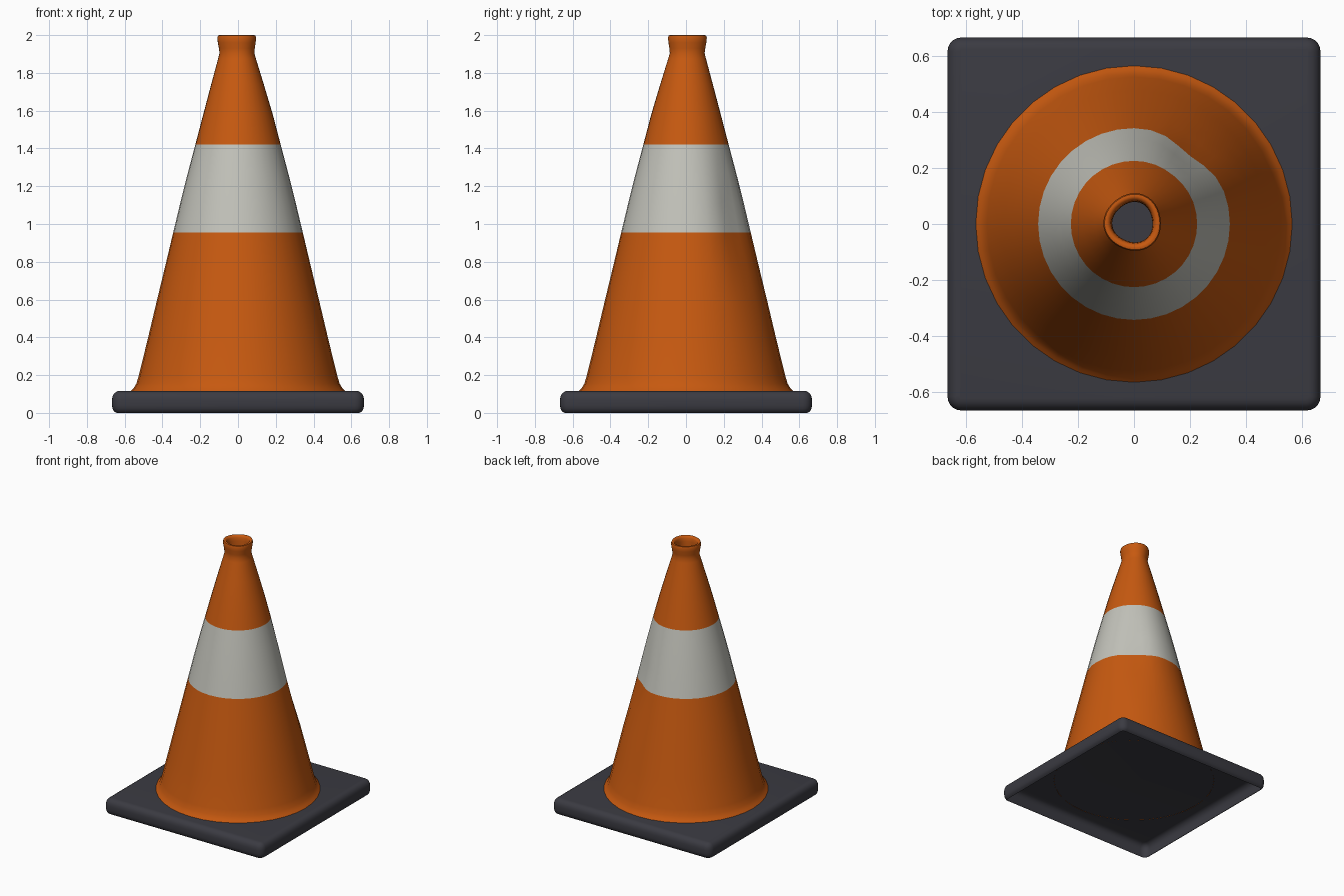
import bpy, bmesh, math

if "Cube" in bpy.data.objects:
    bpy.data.objects.remove(bpy.data.objects["Cube"])


def material(name, rgb):
    m = bpy.data.materials.new(name)
    m.diffuse_color = (*rgb, 1)
    m.use_nodes = True
    m.node_tree.nodes["Principled BSDF"].inputs["Base Color"].default_value = m.diffuse_color
    return m


orange = material("cone orange", (0.57, 0.100, 0.005))
white = material("band off white", (0.54, 0.54, 0.49))
dark = material("base dark grey", (0.043, 0.043, 0.054))


def loft(name, rings, mats, cap_first=False):
    """Skin a list of equal-length point rings into one smooth object."""
    bm = bmesh.new()
    loops = [[bm.verts.new(p) for p in ring] for ring in rings]
    for a, b in zip(loops, loops[1:]):
        n = len(a)
        for i in range(n):
            j = (i + 1) % n
            bm.faces.new((a[i], a[j], b[j], b[i]))
    if cap_first:
        bm.faces.new(loops[0])
    bmesh.ops.recalc_face_normals(bm, faces=bm.faces)
    mesh = bpy.data.meshes.new(name)
    bm.to_mesh(mesh)
    bm.free()
    ob = bpy.data.objects.new(name, mesh)
    bpy.context.collection.objects.link(ob)
    for m in mats:
        mesh.materials.append(m)
    bpy.ops.object.select_all(action='DESELECT')
    ob.select_set(True)
    bpy.context.view_layer.objects.active = ob
    bpy.ops.object.shade_smooth_by_angle(angle=math.radians(40))
    return ob


# Base: thin rounded square tray, open underneath
def rounded_square(half, z, radius, steps=5):
    pts = []
    for q in range(4):
        mid = math.pi / 4 + q * math.pi / 2
        cx = math.copysign(half - radius, math.cos(mid))
        cy = math.copysign(half - radius, math.sin(mid))
        for k in range(steps + 1):
            a = q * math.pi / 2 + k / steps * math.pi / 2
            pts.append((cx + radius * math.cos(a), cy + radius * math.sin(a), z))
    return pts


base_profile = [(0.625, 0.117), (0.64, 0.114), (0.655, 0.104), (0.664, 0.088),
                (0.667, 0.07), (0.667, 0.04), (0.664, 0.022), (0.656, 0.008), (0.643, 0.0)]
loft("base", [rounded_square(h, z, max(0.012, h - 0.617)) for h, z in base_profile],
     [dark], cap_first=True)

# Cone: lathed shell with flared foot, flared neck and rolled lip
SEG = 36
BAND = (0.955, 1.42)
cone_profile = [(0.567, 0.116), (0.552, 0.132), (0.538, 0.155), (0.526, 0.195),
                (0.478, 0.39), (0.433, 0.58), (0.387, 0.77), (0.343, BAND[0]),
                (0.306, 1.11), (0.267, 1.265), (0.226, BAND[1]), (0.184, 1.58),
                (0.139, 1.74), (0.1, 1.875), (0.092, 1.905), (0.095, 1.93), (0.1, 1.96),
                (0.103, 1.985), (0.099, 1.998), (0.091, 2.0), (0.082, 1.996),
                (0.076, 1.984), (0.073, 1.96), (0.072, 1.92)]


def cone_ring(r, z):
    pts = []
    top = max(0.0, min(1.0, (z - 1.6) / 0.35))
    for i in range(SEG):
        a = 2 * math.pi * i / SEG
        # shallow dent at the back right, slightly squashed neck
        dent = 0.028 * math.exp(-((a - 0.9) / 0.3) ** 2 - ((z - 0.98) / 0.28) ** 2)
        rr = r - dent + 0.003 * top * math.cos(3 * (a - 1.2))
        pts.append((rr * math.cos(a) - 0.004 * top, rr * math.sin(a) + 0.006 * top, z))
    return pts


cone = loft("cone", [cone_ring(r, z) for r, z in cone_profile], [orange, white])

# Reflective band coloured by height
for f in cone.data.polygons:
    f.material_index = int(BAND[0] < f.center.z < BAND[1])
